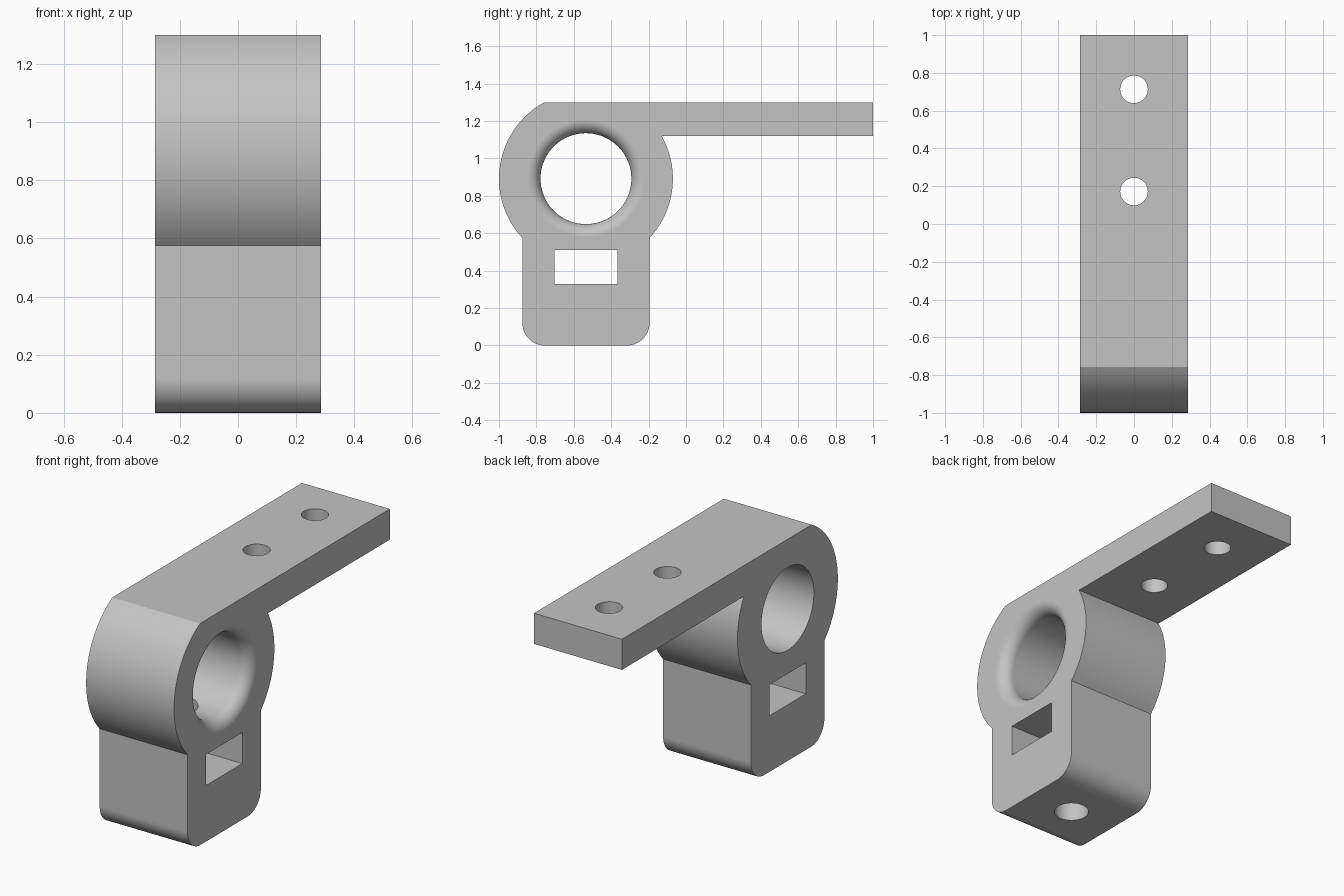
import bpy, bmesh
from math import sin, cos, pi, radians, asin, acos
from mathutils import Matrix, Vector

cube = bpy.data.objects.get("Cube")
if cube:
    bpy.data.objects.remove(cube, do_unlink=True)

HALF = 0.285                 # half width along x
CY, CZ = -0.535, 0.892       # bore centre
RING, BORE, LIP = 0.465, 0.243, 0.07
TOP, ARM_BOTTOM = 1.3, 1.12
LEG, FOOT = 0.34, 0.12       # leg half depth, foot corner radius

grey = bpy.data.materials.new("Plain grey")
grey.use_nodes = True
colour = (0.55, 0.55, 0.55, 1)
grey.diffuse_color = colour
grey.node_tree.nodes["Principled BSDF"].inputs["Base Color"].default_value = colour


def make_object(name, bm):
    bmesh.ops.recalc_face_normals(bm, faces=bm.faces)
    mesh = bpy.data.meshes.new(name)
    bm.to_mesh(mesh)
    bm.free()
    mesh.materials.append(grey)
    obj = bpy.data.objects.new(name, mesh)
    bpy.context.collection.objects.link(obj)
    return obj


def arc(cy, cz, r, start, end, steps):
    angles = [start + (end - start) * i / steps for i in range(steps + 1)]
    return [(cy + r * cos(a), cz + r * sin(a)) for a in angles]


def cylinder(name, r, y, z_low, z_high):
    bm = bmesh.new()
    bmesh.ops.create_cone(bm, cap_ends=True, segments=48, radius1=r, radius2=r,
                          depth=z_high - z_low,
                          matrix=Matrix.Translation((0, y, (z_low + z_high) / 2)))
    return make_object(name, bm)


# Side outline: foot corners, ring flanks, flat top and arm
arm_angle = asin((ARM_BOTTOM - CZ) / RING)
top_angle = pi - asin((TOP - CZ) / RING)
waist = acos(LEG / RING)
outline = arc(CY - LEG + FOOT, FOOT, FOOT, pi, 1.5 * pi, 12)
outline += arc(CY + LEG - FOOT, FOOT, FOOT, -pi / 2, 0, 12)
outline += arc(CY, CZ, RING, -waist, arm_angle, 18)
outline += [(1, ARM_BOTTOM), (1, TOP)]
outline += arc(CY, CZ, RING, top_angle, pi + waist, 30)

bm = bmesh.new()
side = bm.faces.new([bm.verts.new((-HALF, y, z)) for y, z in outline])
extruded = bmesh.ops.extrude_face_region(bm, geom=[side])["geom"]
bmesh.ops.translate(bm, vec=(2 * HALF, 0, 0),
                    verts=[v for v in extruded if isinstance(v, bmesh.types.BMVert)])
bracket = make_object("clamp_bracket", bm)

# Bore cutter, flared by a rounded lip on one side
profile = [(-HALF - 0.1, 0), (-HALF - 0.1, BORE)]
for i in range(13):
    a = pi / 2 * i / 12
    profile.append((HALF - LIP + LIP * sin(a), BORE + LIP * (1 - cos(a))))
profile += [(HALF + 0.1, BORE + LIP), (HALF + 0.1, 0)]
bm = bmesh.new()
verts = [bm.verts.new((x, CY, CZ + r)) for x, r in profile]
edges = [bm.edges.new(pair) for pair in zip(verts, verts[1:])]
bmesh.ops.spin(bm, geom=verts + edges, cent=(0, CY, CZ), axis=(1, 0, 0),
               angle=2 * pi, steps=96, use_merge=True)
bmesh.ops.remove_doubles(bm, verts=bm.verts, dist=1e-5)
bore_cutter = make_object("bore_cutter", bm)

# Rectangular nut slot through the leg
bm = bmesh.new()
bmesh.ops.create_cube(bm, size=1, matrix=Matrix.Translation((0, CY, 0.42))
                      @ Matrix.Diagonal((1, 0.336, 0.182, 1)))
slot_cutter = make_object("slot_cutter", bm)

# Clamp screw hole and two mounting holes
cutters = [bore_cutter, slot_cutter,
           cylinder("screw_hole_cutter", 0.094, CY, -0.1, CZ)]
for y in (0.172, 0.713):
    cutters.append(cylinder("mount_hole_cutter", 0.073, y, 1, 1.4))

bpy.ops.object.select_all(action="DESELECT")
bpy.context.view_layer.objects.active = bracket
bracket.select_set(True)
for cutter in cutters:
    cutter.hide_render = True
    mod = bracket.modifiers.new(cutter.name, "BOOLEAN")
    mod.operation, mod.solver, mod.object = "DIFFERENCE", "EXACT", cutter
    bpy.ops.object.modifier_apply(modifier=mod.name)
    bpy.data.objects.remove(cutter, do_unlink=True)

# Smooth curves with crisp edges and undistorted flats
bpy.ops.object.shade_smooth_by_angle(angle=radians(20))
normals = bracket.modifiers.new("Flat face normals", "WEIGHTED_NORMAL")
normals.keep_sharp = True
normals.weight = 100
